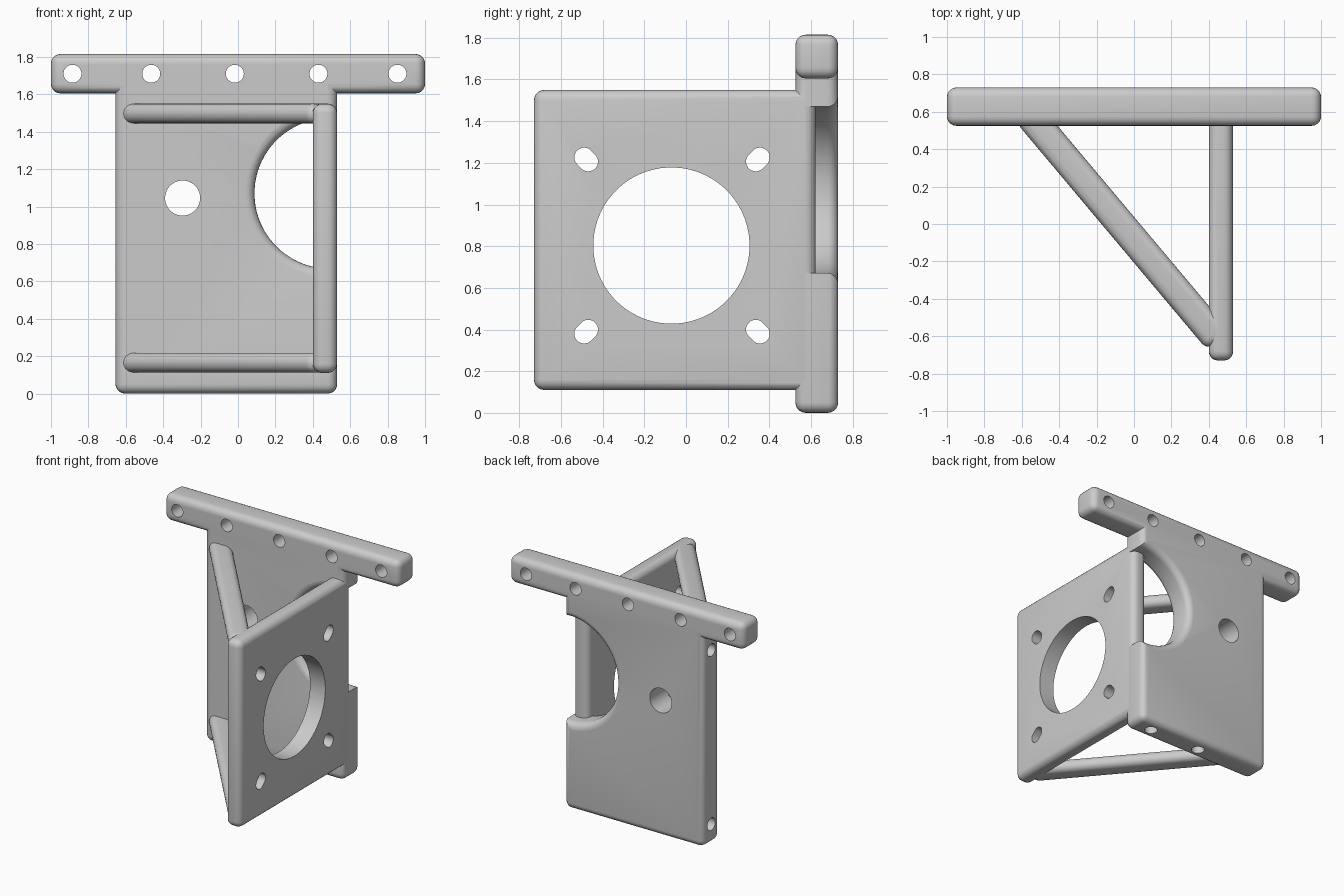
import bpy, bmesh
from math import pi, sin, cos, atan2
from mathutils import Matrix, Vector

if "Cube" in bpy.data.objects:
    bpy.data.objects.remove(bpy.data.objects["Cube"])

ROUND = 0.05
BACK_Y = (0.525, 0.73)
MID_Y = sum(BACK_Y) / 2


def make_object(name, bm):
    bmesh.ops.recalc_face_normals(bm, faces=bm.faces)
    mesh = bpy.data.meshes.new(name)
    bm.to_mesh(mesh)
    bm.free()
    ob = bpy.data.objects.new(name, mesh)
    bpy.context.collection.objects.link(ob)
    return ob


def rounded_box(name, size, matrix):
    bm = bmesh.new()
    bmesh.ops.create_cube(bm, size=1)
    bmesh.ops.scale(bm, vec=size, verts=bm.verts)
    bmesh.ops.bevel(bm, geom=bm.edges[:], offset=ROUND, segments=5,
                    profile=0.5, affect='EDGES', clamp_overlap=True)
    bm.transform(matrix)
    return make_object(name, bm)


def box_between(name, lo, hi):
    lo, hi = Vector(lo), Vector(hi)
    return rounded_box(name, hi - lo, Matrix.Translation((lo + hi) / 2))


def lathe_cutter(name, profile, center, axis, sides=32, slot=None):
    """Revolve (radius, height) pairs; slot stretches the circle along a vector."""
    turn = {'X': Matrix.Rotation(pi / 2, 4, 'Y'),
            'Y': Matrix.Rotation(-pi / 2, 4, 'X'),
            'Z': Matrix()}[axis]
    bm = bmesh.new()
    rings = [[bm.verts.new(turn @ Vector((r * cos(a), r * sin(a), h)))
              for a in (2 * pi * (i + 0.5) / sides for i in range(sides))]
             for r, h in profile]
    for a, b in zip(rings, rings[1:]):
        for i in range(sides):
            j = (i + 1) % sides
            bm.faces.new((a[i], a[j], b[j], b[i]))
    bm.faces.new(rings[0])
    bm.faces.new(rings[-1])
    for v in bm.verts:
        if slot:
            v.co += slot if v.co.dot(slot) > 0 else -slot
        v.co += Vector(center)
    ob = make_object(name, bm)
    ob.hide_render = True
    return ob


def drill(name, center, axis, r, depth, sides=32, slot=None):
    return lathe_cutter(name, [(r, -depth / 2), (r, depth / 2)],
                        center, axis, sides, slot)


def combine(target, other, operation):
    mod = target.modifiers.new(operation.title(), 'BOOLEAN')
    mod.operation = operation
    mod.solver = 'EXACT'
    mod.object = other
    bpy.context.view_layer.objects.active = target
    bpy.ops.object.modifier_apply(modifier=mod.name)
    bpy.data.objects.remove(other)


# Upright back plate with a large round-edged notch in its right side
bracket = box_between("mounting_bracket", (-0.655, BACK_Y[0], 0),
                      (0.53, BACK_Y[1], 1.72))
R, half = 0.402, (BACK_Y[1] - BACK_Y[0]) / 2
lip = [(R + ROUND * (1 - cos(t)), half - ROUND + ROUND * sin(t))
       for t in (i * pi / 10 for i in range(6))] + [(R + ROUND, half + 0.1)]
profile = [(r, -h) for r, h in reversed(lip)] + lip
combine(bracket, lathe_cutter("notch_cutter", profile, (0.49, MID_Y, 1.07),
                              'Y', 64), 'DIFFERENCE')

# Crossbar, motor plate and the two diagonal braces
combine(bracket, box_between("crossbar", (-1, BACK_Y[0], 1.605),
                             (1, BACK_Y[1], 1.815)), 'UNION')
combine(bracket, box_between("motor_plate", (0.40, -0.73, 0.11),
                             (0.53, 0.622, 1.55)), 'UNION')
for z in (0.165, 1.497):
    a, b = Vector((-0.575, 0.60, z)), Vector((0.455, -0.626, z))
    d = b - a
    place = Matrix.Translation((a + b) / 2) @ Matrix.Rotation(atan2(d.y, d.x), 4, 'Z')
    combine(bracket, rounded_box("brace", (d.length, 0.158, 0.106), place), 'UNION')

# Motor opening and its four radial slots
cutters = [drill("motor_opening", (0.465, -0.07, 0.803), 'X', 0.375, 0.4, 64)]
for sy in (-1, 1):
    for sz in (-1, 1):
        cutters.append(drill("slot", (0.465, -0.067 + sy * 0.412, 0.803 + sz * 0.413),
                             'X', 0.047, 0.4, 24, Vector((0, sy, sz)) * 0.01))

# Screw holes in the crossbar and the cable hole in the plate
for x in (-0.885, -0.464, -0.017, 0.43, 0.852):
    cutters.append(drill("bar_hole", (x, MID_Y, 1.71), 'Y', 0.048, 0.5))
cutters.append(drill("cable_hole", (-0.296, MID_Y, 1.045), 'Y', 0.094, 0.5))

# Blind holes in the left and bottom edges of the plate
for z in (0.15, 1.49):
    cutters.append(drill("side_hole", (-0.655, MID_Y, z), 'X', 0.048, 0.5))
for x in (0.365, -0.085):
    cutters.append(drill("bottom_hole", (x, MID_Y, 0), 'Z', 0.048, 0.5))
for c in cutters:
    combine(bracket, c, 'DIFFERENCE')

bpy.ops.object.select_all(action='DESELECT')
bracket.select_set(True)
bpy.context.view_layer.objects.active = bracket
bpy.ops.object.shade_smooth_by_angle(angle=pi / 6)
